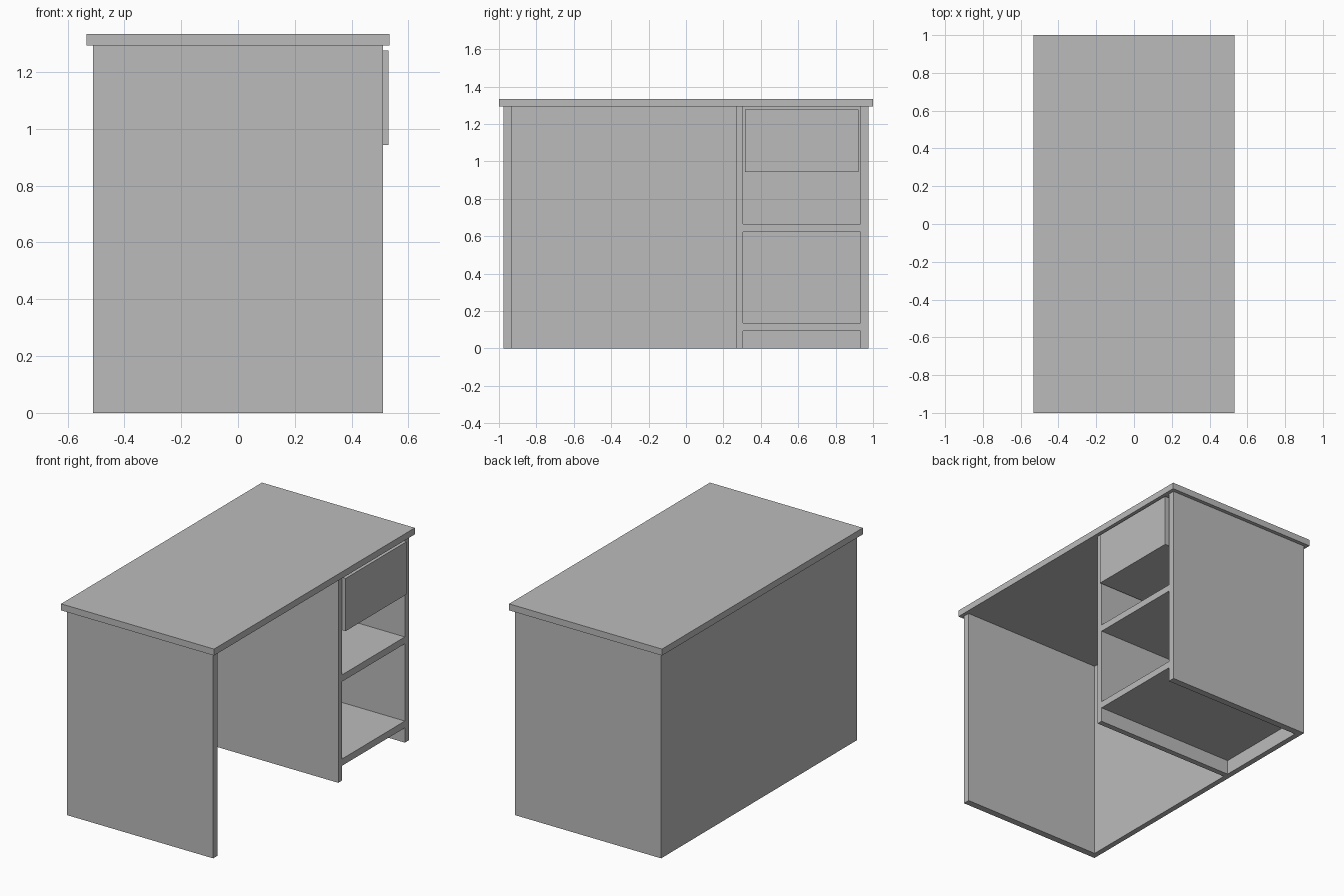
import bpy
import bmesh

if "Cube" in bpy.data.objects:
    bpy.data.objects.remove(bpy.data.objects["Cube"])

grey = bpy.data.materials.new("plain grey")
grey.diffuse_color = (0.5, 0.5, 0.5, 1)
grey.use_nodes = True
grey.node_tree.nodes["Principled BSDF"].inputs["Base Color"].default_value = grey.diffuse_color


def board(name, x, y, z):
    """Flat-faced board spanning the given (min, max) ranges."""
    bm = bmesh.new()
    bmesh.ops.create_cube(bm, size=1)
    for v in bm.verts:
        v.co = [r[0] if c < 0 else r[1] for c, r in zip(v.co, (x, y, z))]
    mesh = bpy.data.meshes.new(name)
    bm.to_mesh(mesh)
    bm.free()
    mesh.materials.append(grey)
    obj = bpy.data.objects.new(name, mesh)
    bpy.context.collection.objects.link(obj)
    return obj


UNDER_TOP = 1.293   # underside of the desktop
FRONT, BACK = 0.51, -0.51
INNER_BACK = -0.475
LEG = (0, UNDER_TOP)

# Desktop and outer panels
board("desktop", (-0.533, 0.533), (-1, 1), (UNDER_TOP, 1.334))
board("left_side_panel", (BACK, FRONT), (-0.976, -0.933), LEG)
board("right_side_panel", (BACK, FRONT), (0.933, 0.976), LEG)
board("back_panel", (BACK, INNER_BACK), (-0.933, 0.933), LEG)

# Cabinet divider and shelves
board("divider_panel", (INNER_BACK, FRONT), (0.27, 0.306), LEG)
for name, z in (("lower_shelf", 0.093), ("upper_shelf", 0.623)):
    board(name, (INNER_BACK, FRONT), (0.306, 0.933), (z, z + 0.043))

# Drawer standing slightly proud of the cabinet
board("drawer", (-0.46, 0.53), (0.315, 0.922), (0.944, 1.276))
